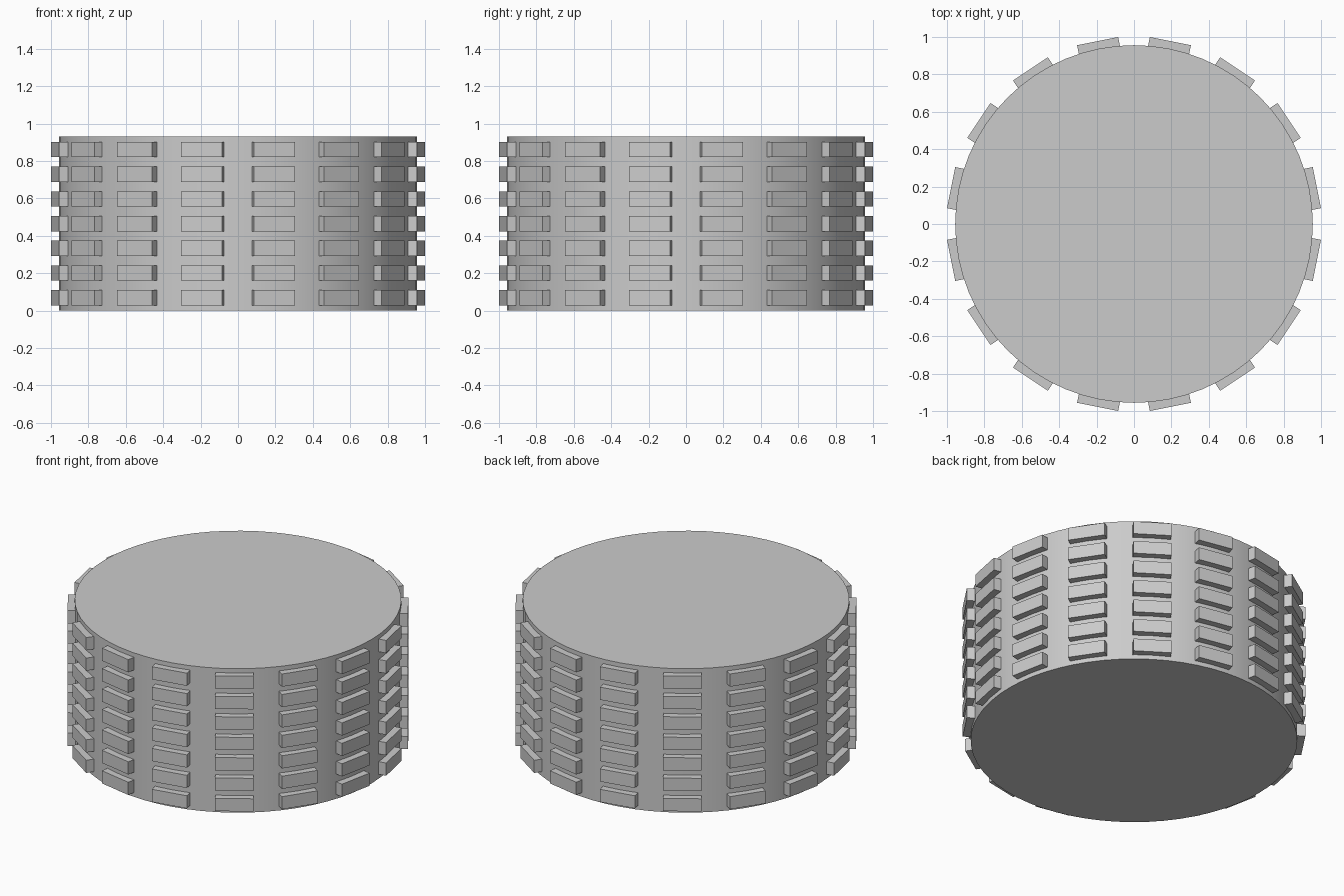
import bpy
import math
from mathutils import Matrix

HEIGHT = 0.93
DRUM_RADIUS = 0.956
PAD_OUTER = 0.997
PAD_INNER = 0.93
PAD_WIDTH, PAD_HEIGHT = 0.224, 0.082
COLUMNS, ROWS, ROW_STEP = 16, 7, 0.132

cube = bpy.data.objects.get("Cube")
if cube:
    bpy.data.objects.remove(cube, do_unlink=True)

grey = bpy.data.materials.new("light_grey")
grey.use_nodes = True
colour = (0.6, 0.6, 0.6, 1)
grey.diffuse_color = colour
grey.node_tree.nodes["Principled BSDF"].inputs["Base Color"].default_value = colour

# Smooth drum with flat caps
bpy.ops.mesh.primitive_cylinder_add(vertices=64, radius=DRUM_RADIUS, depth=HEIGHT,
                                    location=(0, 0, HEIGHT / 2))
drum = bpy.context.object
drum.name = "drum"
drum.data.materials.append(grey)
bpy.ops.object.shade_smooth_by_angle(angle=math.radians(30))

# One tread block, its inner side sunk into the drum
bpy.ops.mesh.primitive_cube_add(size=1)
block = bpy.context.object
block.data.transform(Matrix.Diagonal((PAD_OUTER - PAD_INNER, PAD_WIDTH, PAD_HEIGHT, 1)))
block.data.transform(Matrix.Translation(((PAD_OUTER + PAD_INNER) / 2, 0, 0)))
block.data.materials.append(grey)
block_mesh = block.data
block_mesh.name = "tread_block"
bpy.data.objects.remove(block, do_unlink=True)

# Columns of tread blocks around the drum
for column in range(COLUMNS):
    angle = (column + 0.5) * math.tau / COLUMNS
    for row in range(ROWS):
        pad = bpy.data.objects.new(f"tread_block_{column + 1}_{row + 1}", block_mesh)
        pad.location.z = HEIGHT / 2 + (row - (ROWS - 1) / 2) * ROW_STEP
        pad.rotation_euler.z = angle
        bpy.context.collection.objects.link(pad)
